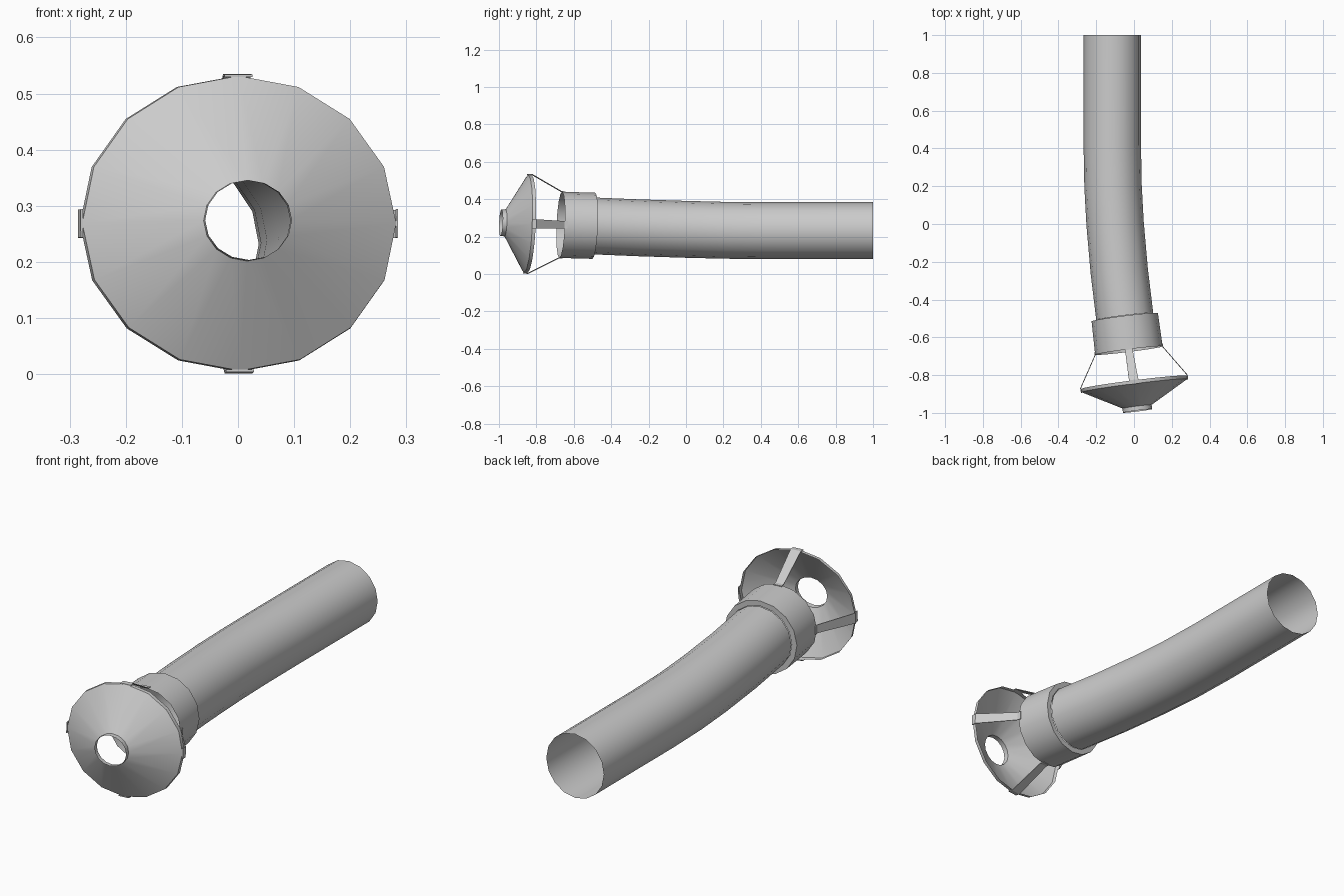
import bpy, bmesh, math
from mathutils import Vector

if "Cube" in bpy.data.objects:
    bpy.data.objects.remove(bpy.data.objects["Cube"])

SIDES = 16
TILT = Vector((0.125, -1.0, 0.042)).normalized()   # axis of the bent nozzle end
RIM = Vector((0.0, -0.838, 0.268))                 # centre of the cone's back rim


def frame(d):
    right = d.cross(Vector((0, 0, 1))).normalized() * -1
    return right, d.cross(right).normalized() * -1


def finish(name, bm, smooth=True):
    bmesh.ops.recalc_face_normals(bm, faces=bm.faces)
    me = bpy.data.meshes.new(name)
    bm.to_mesh(me)
    bm.free()
    ob = bpy.data.objects.new(name, me)
    bpy.context.collection.objects.link(ob)
    if smooth:
        bpy.ops.object.select_all(action='DESELECT')
        ob.select_set(True)
        bpy.context.view_layer.objects.active = ob
        bpy.ops.object.shade_smooth_by_angle(angle=math.radians(32))
    return ob


def loft(name, rings):
    """Skin rings of (centre, direction, x radius, z radius)."""
    bm = bmesh.new()
    prev = None
    for c, d, rx, rz in rings:
        r, u = frame(d)
        ring = []
        for i in range(SIDES):
            a = 2 * math.pi * i / SIDES
            ring.append(bm.verts.new(c + r * rx * math.cos(a) + u * rz * math.sin(a)))
        if prev:
            for i in range(SIDES):
                j = (i + 1) % SIDES
                bm.faces.new((prev[i], prev[j], ring[j], ring[i]))
        prev = ring
    return finish(name, bm)


# Long pipe, straight at the back and gently bent at the front
path = [Vector(p) for p in (
    (-0.115, 1.0, 0.232), (-0.115, 0.42, 0.232), (-0.111, 0.2, 0.234),
    (-0.100, 0.0, 0.239), (-0.078, -0.25, 0.247), (-0.049, -0.49, 0.257))]
rings = []
for i, p in enumerate(path):
    if i == 0:
        d = Vector((0, -1, 0))
    elif i == len(path) - 1:
        d = TILT
    else:
        d = (path[i + 1] - path[i - 1]).normalized()
    rings.append((p, d, 0.152, 0.152))
loft("pipe", rings)

# Collar sleeve, closed to the pipe at its back end
back = Vector((-0.049, -0.493, 0.258))
front = Vector((-0.027, -0.670, 0.263))
loft("collar", [(back, TILT, 0.152, 0.152), (back, TILT, 0.177, 0.177),
                (front, TILT, 0.180, 0.177)])

# Hollow cone with a short rim band and an open tip
loft("cone_deflector", [
    (RIM, TILT, 0.284, 0.264),
    (RIM + TILT * 0.018, TILT, 0.282, 0.263),
    (RIM + TILT * 0.130, TILT, 0.078, 0.072),
    (RIM + TILT * 0.153, TILT, 0.078, 0.071)])

# Four flat straps joining the collar to the cone rim
right, up = frame(TILT)
straps = (("right", right, up, 0.284, 0.180), ("left", -right, up, 0.284, 0.180),
          ("top", up, right, 0.264, 0.177), ("bottom", -up, right, 0.264, 0.177))
for side, out, across, r_rim, r_col in straps:
    line = [(RIM + TILT * 0.020 + out * (r_rim + 0.001), 0.025),
            (RIM - TILT * 0.003 + out * (r_rim + 0.003), 0.025),
            (front + TILT * 0.003 + out * (r_col + 0.003), 0.020),
            (front - TILT * 0.015 + out * (r_col + 0.003), 0.020)]
    bm = bmesh.new()
    loops = []
    for p, w in line:
        loops.append([bm.verts.new(p + across * s * w - out * t)
                      for s, t in ((-1, 0), (1, 0), (1, 0.004), (-1, 0.004))])
    for a, b in zip(loops, loops[1:]):
        for i in range(4):
            j = (i + 1) % 4
            bm.faces.new((a[i], a[j], b[j], b[i]))
    bm.faces.new(loops[0])
    bm.faces.new(loops[-1])
    finish("strap_" + side, bm, smooth=False)
